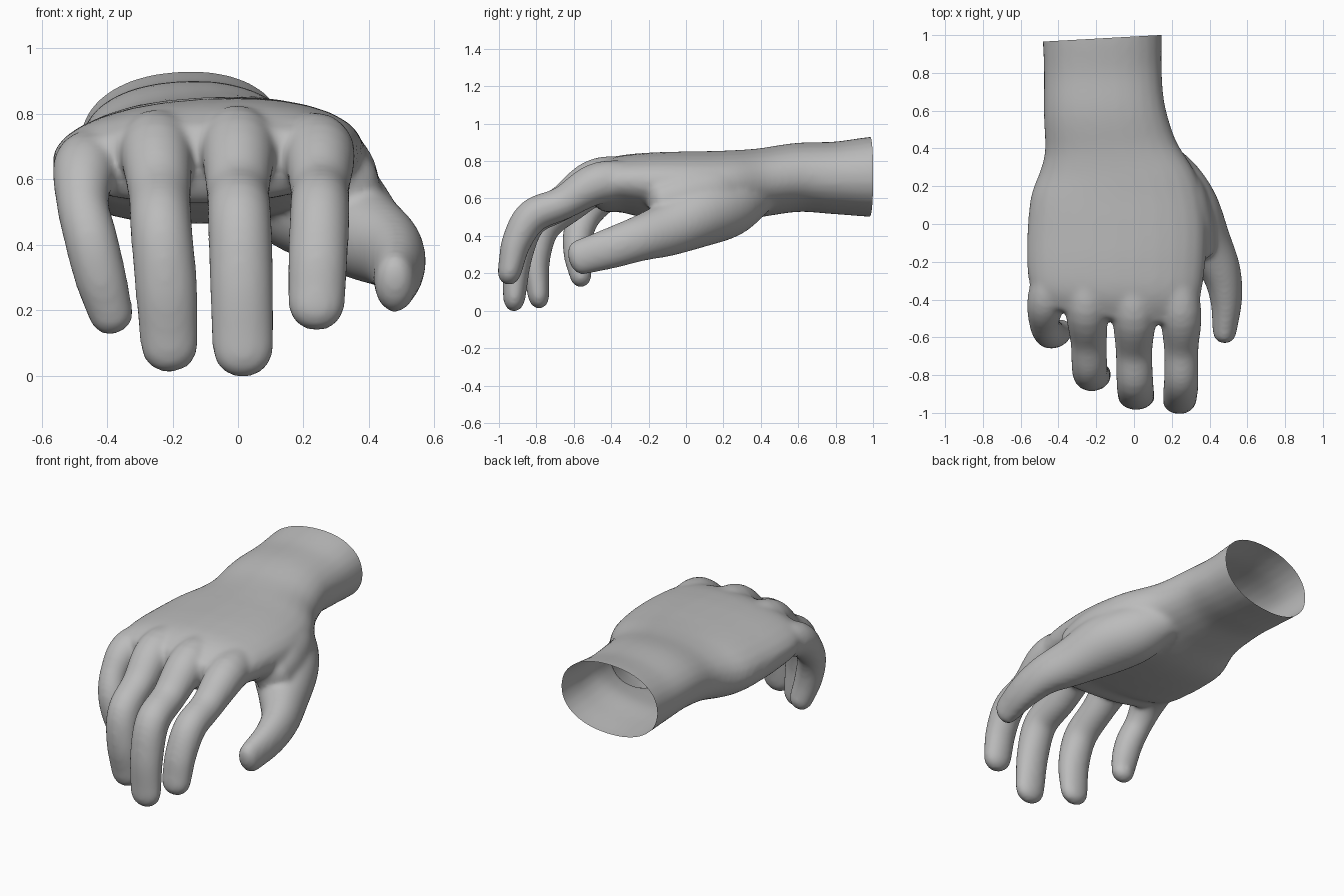
import bpy, bmesh, math
from mathutils import Vector

if "Cube" in bpy.data.objects:
    bpy.data.objects.remove(bpy.data.objects["Cube"])

STEPS = 5     # samples between two path nodes
SIDES = 28    # points round each ring


def spline(nodes):
    """Smooth curve through nodes (x, y, z, half width, half height)."""
    pts = [Vector(n) for n in nodes]
    pts = [2 * pts[0] - pts[1]] + pts + [2 * pts[-1] - pts[-2]]
    out = []
    for i in range(1, len(pts) - 2):
        a, b, c, d = pts[i - 1:i + 3]
        for s in range(STEPS):
            t = s / STEPS
            out.append(0.5 * (2 * b + (c - a) * t + (2 * a - 5 * b + 4 * c - d) * t * t
                              + (3 * b - a - 3 * c + d) * t ** 3))
    out.append(pts[-2])
    return out


def loft(bm, nodes, cap, power=2.0, roll=0.0):
    """Tube with a flat start and a blunt rounded end of length cap."""
    path = spline(nodes)
    rows = []
    for i, p in enumerate(path):
        tan = (path[min(i + 1, len(path) - 1)] - path[max(i - 1, 0)]).to_3d().normalized()
        rows.append((p.to_3d(), tan, p[3], p[4]))
    c, tan, w, h = rows[-1]
    for k in range(1, 8):
        a = k / 7 * math.radians(87)
        s = math.cos(a) ** .85
        rows.append((c + tan * cap * math.sin(a), tan, w * s, h * s))
    rings = []
    for c, tan, w, h in rows:
        u = Vector((math.cos(roll), 0, math.sin(roll)))
        u = (u - tan * u.dot(tan)).normalized()
        v = tan.cross(u)
        ring = []
        for k in range(SIDES):
            a = math.tau * k / SIDES
            cs, sn = math.cos(a), math.sin(a)
            x = math.copysign(abs(cs) ** (2 / power), cs)
            y = math.copysign(abs(sn) ** (2 / power), sn)
            ring.append(bm.verts.new(c + u * w * x + v * h * y))
        rings.append(ring)
    faces = [bm.faces.new(rings[0]), bm.faces.new(rings[-1])]
    for r, q in zip(rings, rings[1:]):
        for k in range(SIDES):
            j = (k + 1) % SIDES
            faces.append(bm.faces.new((r[k], r[j], q[j], q[k])))
    bmesh.ops.recalc_face_normals(bm, faces=faces)


def digit(bm, nodes):
    loft(bm, nodes, nodes[-1][3])


bm = bmesh.new()

# Forearm, wrist and palm, curving down to the webs between the fingers
loft(bm, [(-.17, 1.12, .72, .315, .218), (-.168, .98, .715, .315, .213),
          (-.165, .8, .71, .313, .194), (-.157, .6, .713, .323, .184),
          (-.128, .4, .685, .352, .182), (-.103, .2, .66, .443, .194),
          (-.09, 0, .662, .474, .188), (-.095, -.2, .671, .474, .172),
          (-.1, -.34, .674, .457, .153), (-.112, -.445, .65, .425, .128)],
     cap=.06, power=2.2, roll=.05)

# Index finger
digit(bm, [(.2, -.2, .69, .1, .1), (.245, -.46, .685, .112, .112),
           (.25, -.66, .575, .092, .09), (.25, -.82, .507, .092, .092),
           (.245, -.905, .37, .092, .08), (.24, -.94, .225, .088, .066)])
# Middle finger
digit(bm, [(-.02, -.2, .71, .1, .1), (0, -.47, .705, .115, .113),
           (0, -.67, .57, .098, .092), (.005, -.835, .485, .098, .095),
           (.01, -.9, .3, .098, .082), (.015, -.917, .09, .095, .062)])
# Ring finger
digit(bm, [(-.24, -.2, .7, .1, .1), (-.25, -.44, .695, .113, .11),
           (-.24, -.62, .565, .097, .092), (-.235, -.765, .455, .095, .097),
           (-.22, -.805, .28, .096, .08), (-.21, -.79, .1, .09, .06)])
# Little finger
digit(bm, [(-.42, -.18, .66, .09, .09), (-.465, -.4, .64, .1, .1),
           (-.475, -.52, .53, .081, .083), (-.45, -.575, .42, .082, .082),
           (-.42, -.583, .3, .08, .072), (-.39, -.565, .195, .07, .06)])
# Thumb with its fleshy base
digit(bm, [(.06, .38, .63, .12, .12), (.17, .23, .565, .175, .17),
           (.275, .07, .513, .182, .174), (.38, -.1, .435, .138, .145),
           (.46, -.25, .385, .106, .122), (.488, -.4, .335, .085, .11),
           (.48, -.565, .285, .064, .095)])
# Web of skin between thumb and index finger
loft(bm, [(.1, .3, .67, .13, .13), (.21, .15, .64, .165, .155),
          (.285, 0, .605, .142, .15), (.325, -.13, .58, .11, .115)], cap=.07)

mesh = bpy.data.meshes.new("hand")
bm.to_mesh(mesh)
bm.free()
hand = bpy.data.objects.new("hand", mesh)
bpy.context.collection.objects.link(hand)

# Fuse the parts into one soft skin
fuse = hand.modifiers.new("fuse", 'REMESH')
fuse.mode = 'VOXEL'
fuse.voxel_size = .013
soften = hand.modifiers.new("soften", 'SMOOTH')
soften.factor = .5
soften.iterations = 16
bpy.context.view_layer.update()
skin = bpy.data.meshes.new_from_object(
    hand.evaluated_get(bpy.context.evaluated_depsgraph_get()))
hand.modifiers.clear()

# Cut the forearm open with a slightly slanted plane
bm = bmesh.new()
bm.from_mesh(skin)
bmesh.ops.bisect_plane(bm, geom=bm.verts[:] + bm.edges[:] + bm.faces[:],
                       plane_co=(-.17, .983, .7), plane_no=(-.056, 1, 0),
                       clear_outer=True)
for f in bm.faces:
    f.smooth = True
bm.to_mesh(skin)
bm.free()
hand.data = skin
skin.name = "hand_skin"

grey = bpy.data.materials.new("plain grey")
grey.diffuse_color = (.5, .5, .5, 1)
grey.use_nodes = True
grey.node_tree.nodes["Principled BSDF"].inputs["Base Color"].default_value = grey.diffuse_color
skin.materials.clear()
skin.materials.append(grey)
